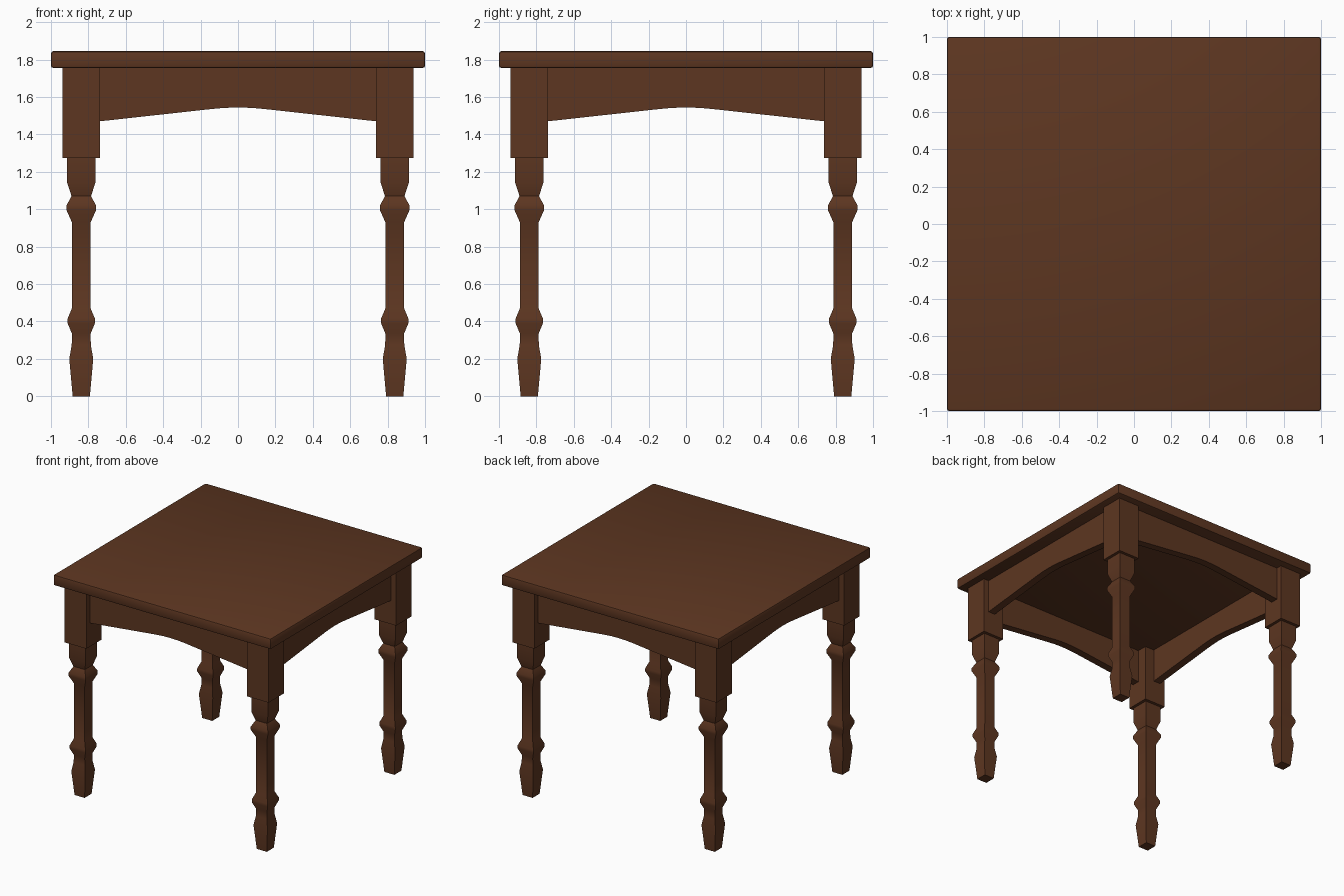
import bpy, bmesh, math

if "Cube" in bpy.data.objects:
    bpy.data.objects.remove(bpy.data.objects["Cube"])

wood = bpy.data.materials.new("dark_wood")
wood.diffuse_color = (0.11, 0.037, 0.015, 1)
wood.use_nodes = True
wood.node_tree.nodes["Principled BSDF"].inputs["Base Color"].default_value = wood.diffuse_color


def finish(name, bm, smooth=False):
    bmesh.ops.recalc_face_normals(bm, faces=bm.faces)
    me = bpy.data.meshes.new(name)
    bm.to_mesh(me)
    bm.free()
    me.materials.append(wood)
    ob = bpy.data.objects.new(name, me)
    bpy.context.collection.objects.link(ob)
    if smooth:
        bpy.ops.object.select_all(action='DESELECT')
        ob.select_set(True)
        bpy.context.view_layer.objects.active = ob
        bpy.ops.object.shade_smooth_by_angle(angle=math.radians(30))
    return ob


# Table top: thin slab with softened edges
bm = bmesh.new()
bmesh.ops.create_cube(bm, size=1)
for v in bm.verts:
    v.co = (v.co.x * 2, v.co.y * 2, 1.8 + v.co.z * 0.09)
bmesh.ops.bevel(bm, geom=bm.edges[:], offset=0.013, segments=2, profile=0.5, affect='EDGES')
finish("table_top", bm, True)

# Legs: square sections stacked along a turned-style profile (half width, height)
PROFILE = [(0.046, 0), (0.064, 0.2), (0.051, 0.275), (0.050, 0.335),
           (0.073, 0.39), (0.073, 0.415), (0.050, 0.47), (0.050, 0.93),
           (0.079, 0.995), (0.079, 1.02), (0.052, 1.07), (0.075, 1.14),
           (0.075, 1.275), (0.1, 1.275), (0.1, 1.757)]
CORNERS = [(-1, -1), (1, -1), (1, 1), (-1, 1)]


def leg(name, cx, cy):
    bm = bmesh.new()
    rings = [[bm.verts.new((cx + r * x, cy + r * y, z)) for x, y in CORNERS]
             for r, z in PROFILE]
    for a, b in zip(rings, rings[1:]):
        for i in range(4):
            j = (i + 1) % 4
            bm.faces.new((a[i], a[j], b[j], b[i]))
    bm.faces.new(rings[0][::-1])
    bm.faces.new(rings[-1])
    finish(name, bm, True)


for fy, side in ((-1, "front"), (1, "back")):
    for fx, hand in ((-1, "left"), (1, "right")):
        leg(f"{side}_{hand}_leg", fx * 0.838, fy * 0.838)

# Aprons: boards between the leg blocks with a shallow arched lower edge
HALF_ARCH = [(0.74, 1.47), (0.14, 1.536), (0.07, 1.542)]
OUTLINE = ([(-0.74, 1.757)] + [(-x, z) for x, z in HALF_ARCH] + [(0, 1.544)]
           + HALF_ARCH[::-1] + [(0.74, 1.757)])
for k, side in enumerate(("front", "right", "back", "left")):
    bm = bmesh.new()
    face = bm.faces.new([bm.verts.new((x, -0.89, z)) for x, z in OUTLINE])
    ext = bmesh.ops.extrude_face_region(bm, geom=[face], use_keep_orig=True)
    bmesh.ops.translate(bm, vec=(0, 0.065, 0),
                        verts=[g for g in ext["geom"] if isinstance(g, bmesh.types.BMVert)])
    finish(f"{side}_apron", bm).rotation_euler.z = k * math.pi / 2
